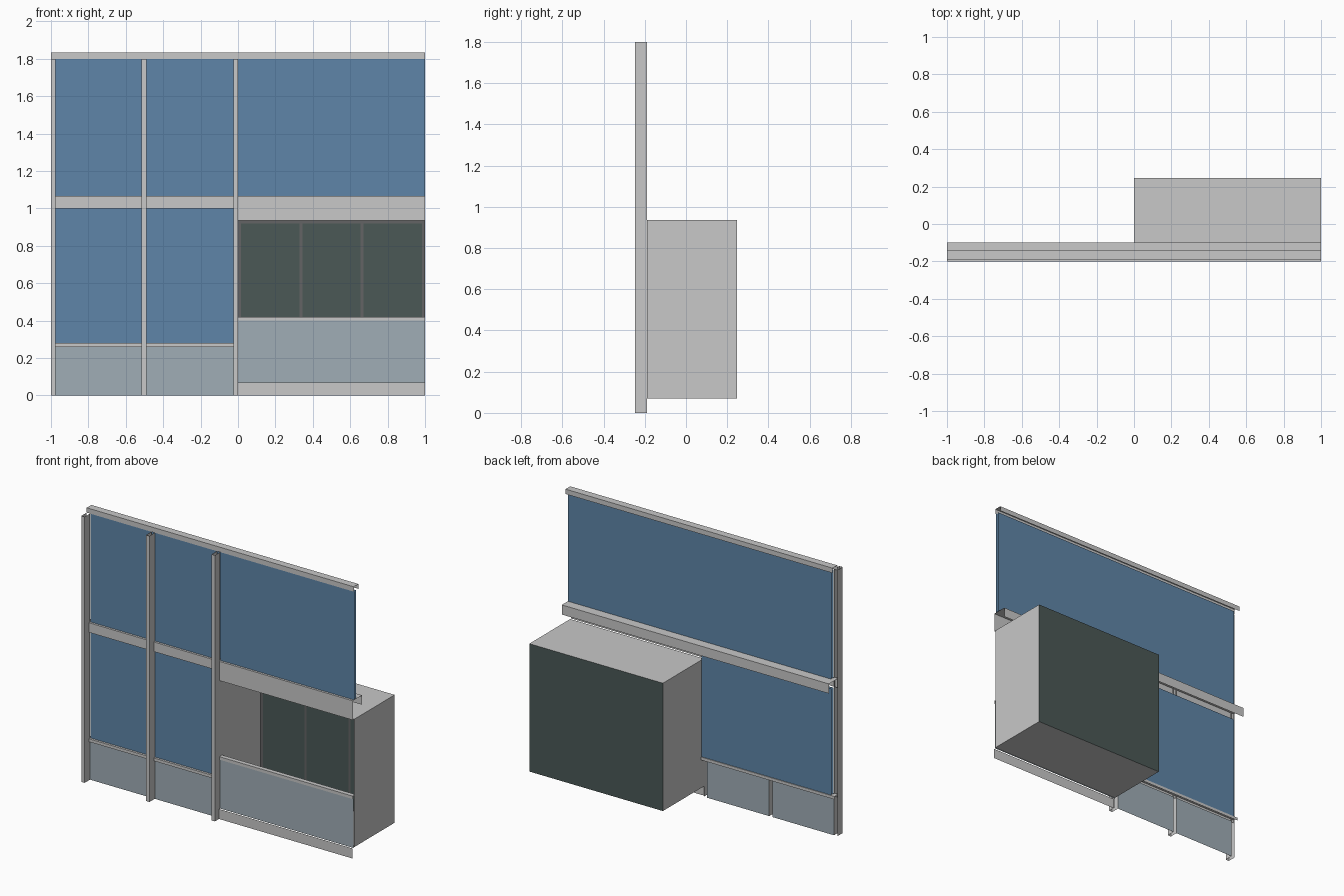
import bpy
import bmesh

cube = bpy.data.objects.get("Cube")
if cube:
    bpy.data.objects.remove(cube, do_unlink=True)


def make_material(name, rgb):
    m = bpy.data.materials.new(name)
    m.use_nodes = True
    m.diffuse_color = (*rgb, 1)
    m.node_tree.nodes["Principled BSDF"].inputs["Base Color"].default_value = (*rgb, 1)
    return m


METAL = make_material("light grey metal", (0.58, 0.58, 0.58))
GLASS = make_material("blue glass", (0.114, 0.235, 0.392))
PANEL = make_material("pale blue grey panel", (0.352, 0.423, 0.468))
DARK = make_material("dark green glass", (0.069, 0.098, 0.093))
FRAME = make_material("dark grey frame", (0.127, 0.127, 0.13))


def extrude(name, profile, axis, start, end, mat):
    """Sweep an open profile along x (points are y, z) or z (points are x, y)."""
    bm = bmesh.new()
    rows = []
    for t in (start, end):
        rows.append([bm.verts.new((t, a, b) if axis == "x" else (a, b, t))
                     for a, b in profile])
    for i in range(len(profile) - 1):
        bm.faces.new((rows[0][i], rows[1][i], rows[1][i + 1], rows[0][i + 1]))
    mesh = bpy.data.meshes.new(name)
    bm.to_mesh(mesh)
    bm.free()
    mesh.materials.append(mat)
    obj = bpy.data.objects.new(name, mesh)
    bpy.context.collection.objects.link(obj)
    return obj


def sheet(name, x0, x1, z0, z1, y, mat):
    return extrude(name, [(y, z0), (y, z1)], "x", x0, x1, mat)


def channel(name, x0, x1, front, back, z_front, z_back, top, mat=METAL):
    """Horizontal rail, open below and at both ends."""
    pts = [(front, z_front), (front, top), (back, top), (back, z_back)]
    return extrude(name, pts, "x", x0, x1, mat)


LEFT, RIGHT, TOP = -1, 1, 1.8
FRONT, BACK = -0.247, 0.247
W = 0.025
RAIL_Y = -0.2
mullions = (LEFT, -0.515, -W)

# Vertical mullions, open towards the back
for i, x in enumerate(mullions):
    extrude(f"mullion_{i + 1}", [(x, -0.19), (x, FRONT), (x + W, FRONT), (x + W, -0.19)],
            "z", 0, TOP, METAL)

# Horizontal rails
channel("top_rail", LEFT, RIGHT, -0.19, -0.14, TOP, TOP, 1.833)
channel("middle_rail_left", LEFT, 0, RAIL_Y, -0.1, 1.0, 1.0, 1.065)
channel("middle_rail_right", 0, RIGHT, RAIL_Y, -0.1, 0.935, 1.0, 1.065)
channel("left_sill", LEFT, 0, RAIL_Y, -0.16, 0.26, 0.26, 0.28)
channel("right_sill", 0, RIGHT, RAIL_Y, -0.17, 0.4, 0.4, 0.42)
sheet("bottom_rail", 0, RIGHT, 0, 0.068, -0.204, METAL)

# Double glazing: front panes between mullions, one continuous pane behind
bays = [(x + W, nxt) for x, nxt in zip(mullions, (*mullions[1:], RIGHT))]
for i, (x0, x1) in enumerate(bays):
    sheet(f"upper_pane_{i + 1}", x0, x1, 1.065, TOP, -0.185, GLASS)
    if i < 2:
        sheet(f"lower_pane_{i + 1}", x0, x1, 0.28, 1.0, -0.185, GLASS)
        sheet(f"lower_panel_{i + 1}", x0, x1, 0, 0.26, -0.19, PANEL)
sheet("upper_back_pane", LEFT + W, RIGHT, 1.065, TOP, -0.165, GLASS)
sheet("lower_back_pane", LEFT + W, 0, 0.28, 1.0, -0.165, GLASS)
sheet("right_panel", 0, RIGHT, 0.068, 0.4, -0.195, PANEL)

# Projecting bay box, open at the front
Z0, Z1 = 0.07, 0.935
for name, z in (("bay_floor", Z0), ("bay_roof", Z1)):
    extrude(name, [(-0.19, z), (BACK, z)], "x", 0, RIGHT, METAL)
for name, x in (("bay_inner_side", 0), ("bay_outer_side", RIGHT)):
    extrude(name, [(x, -0.19), (x, BACK)], "z", Z0, Z1, METAL)
sheet("bay_back_glass", 0, RIGHT, Z0, Z1, BACK, DARK)

# Thin frame on the inside of the bay glass
INNER = BACK - 0.005
T = 0.016
for i in range(4):
    x = i * (RIGHT - T) / 3
    sheet(f"bay_upright_{i + 1}", x, x + T, Z0, Z1, INNER, FRAME)
for name, z in (("bay_frame_top", Z1 - T), ("bay_frame_bottom", Z0)):
    sheet(name, 0, RIGHT, z, z + T, INNER - 0.001, FRAME)
